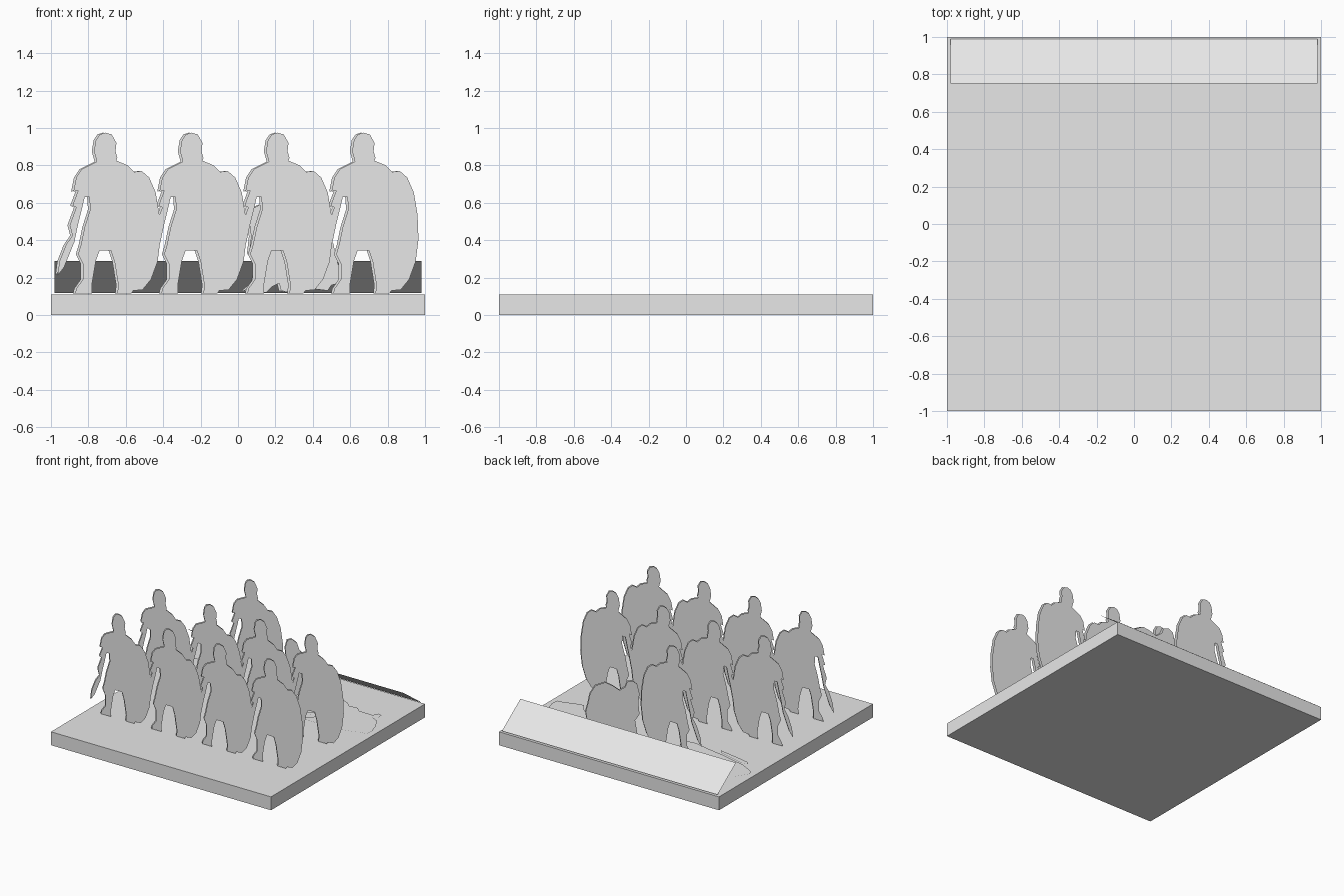
import bpy, bmesh

grey = bpy.data.materials.new("plain_grey")
grey.diffuse_color = (0.8, 0.8, 0.8, 1)

BASE_TOP = 0.11
FLOOR = 0.115            # lying cut-outs sit just above the base


def add_sheet(name, points, normal):
    """One flat cut-out face from 3D points, turned to face the given way."""
    bm = bmesh.new()
    face = bm.faces.new([bm.verts.new(p) for p in points])
    face.normal_update()
    if sum(a * b for a, b in zip(face.normal, normal)) < 0:
        face.normal_flip()
    bmesh.ops.triangulate(bm, faces=bm.faces[:])
    mesh = bpy.data.meshes.new(name)
    bm.to_mesh(mesh)
    bm.free()
    mesh.materials.append(grey)
    obj = bpy.data.objects.new(name, mesh)
    bpy.context.collection.objects.link(obj)
    return obj


def add_standing(name, outline, x, y):
    """Upright cut-out: a front sheet and a slightly shifted back sheet."""
    for side, dx, dy, ny in (("front", 0, -0.005, -1), ("back", -0.012, 0.005, 1)):
        pts = [(x + px + dx, y + dy, pz) for px, pz in outline]
        add_sheet(f"{name}_{side}", pts, (0, ny, 0))


def add_lying(name, outline):
    add_sheet(name, [(px, py, FLOOR) for px, py in outline], (0, 0, 1))


# Square base slab
bpy.ops.mesh.primitive_cube_add(size=1, location=(0, 0, BASE_TOP / 2))
base = bpy.context.object
base.name = "base_slab"
base.scale = (2, 2, BASE_TOP)
base.data.materials.append(grey)

# Sloping label panel along the back edge
add_sheet("sloped_panel", [(-0.98, 0.75, 0.29), (0.98, 0.75, 0.29),
                           (0.98, 0.99, 0.118), (-0.98, 0.99, 0.118)], (0, 0.6, 0.8))

# Standing warrior outline, x measured from the head centre
left_leg = [(-.03, .345), (-.05, .29), (-.07, .17), (-.07, .115), (-.16, .115),
            (-.155, .14), (-.12, .19), (-.12, .275), (-.145, .325), (-.13, .375),
            (-.11, .47), (-.08, .565), (-.085, .63)]
sword_arm = [(-.11, .63), (-.125, .565), (-.145, .485), (-.165, .39), (-.22, .255),
             (-.255, .21), (-.245, .285), (-.21, .375), (-.175, .425), (-.19, .48),
             (-.155, .575), (-.175, .585), (-.145, .665), (-.17, .66), (-.155, .735),
             (-.125, .78), (-.045, .82)]
head = [(-.05, .84), (-.06, .875), (-.05, .935), (-.03, .965), (0, .975), (.035, .965),
        (.06, .92), (.055, .875), (.065, .84), (.06, .825)]
shield = [(.12, .8), (.155, .765), (.195, .77), (.235, .735), (.27, .655), (.29, .535),
          (.295, .405), (.28, .285), (.245, .19), (.2, .135), (.15, .13)]
right_leg = [(.14, .115), (.065, .115), (.07, .16), (.05, .285), (.03, .345)]
warrior = left_leg + sword_arm + head + shield + right_leg

# Two full rows of four, plus one survivor in the rear row
columns = (-0.71, -0.25, 0.21, 0.67)
for row, y in (("front", -0.53), ("middle", 0.0)):
    for i, x in enumerate(columns):
        add_standing(f"{row}_row_warrior_{i + 1}", warrior, x, y)
add_standing("rear_row_warrior", warrior, columns[1], 0.53)

# Crouching warrior in the rear row
crouching = [(.03, .13), (.08, .17), (.1, .27), (.06, .33), (.07, .42), (.06, .5),
             (.08, .57), (.12, .59), (.17, .57), (.19, .52), (.24, .48), (.3, .5),
             (.37, .51), (.46, .46), (.51, .38), (.53, .29), (.55, .22), (.54, .17),
             (.5, .16), (.48, .13), (.4, .14), (.35, .17), (.3, .14), (.27, .12),
             (.23, .13), (.22, .17), (.18, .15), (.15, .12)]
add_standing("crouching_warrior", crouching, 0, 0.53)

# Fallen warrior covered by his shield, with a loose sword
add_lying("fallen_shield", [
    (-.96, .55), (-.9, .64), (-.82, .68), (-.72, .7), (-.56, .7), (-.47, .65),
    (-.45, .6), (-.33, .55), (-.26, .46), (-.225, .39), (-.25, .34), (-.32, .33),
    (-.45, .36), (-.62, .39), (-.73, .42), (-.82, .44), (-.92, .49), (-.95, .51)])
add_lying("fallen_sword", [
    (-.85, .41), (-.8, .42), (-.65, .385), (-.57, .36), (-.55, .33), (-.72, .36),
    (-.83, .385)])

# Fallen warrior with spread limbs
add_lying("fallen_warrior", [
    (.225, .42), (.24, .46), (.3, .465), (.35, .52), (.39, .58), (.42, .67), (.46, .7),
    (.52, .68), (.56, .64), (.64, .645), (.67, .61), (.8, .605), (.82, .65), (.855, .64),
    (.86, .6), (.83, .57), (.885, .54), (.93, .46), (.96, .37), (.95, .31), (.9, .305),
    (.83, .28), (.745, .26), (.715, .31), (.655, .365), (.565, .37), (.535, .32),
    (.52, .255), (.43, .255), (.415, .29), (.46, .33), (.45, .39), (.4, .34),
    (.28, .26), (.3, .3), (.42, .4), (.44, .47), (.4, .46), (.33, .41), (.23, .4)])
